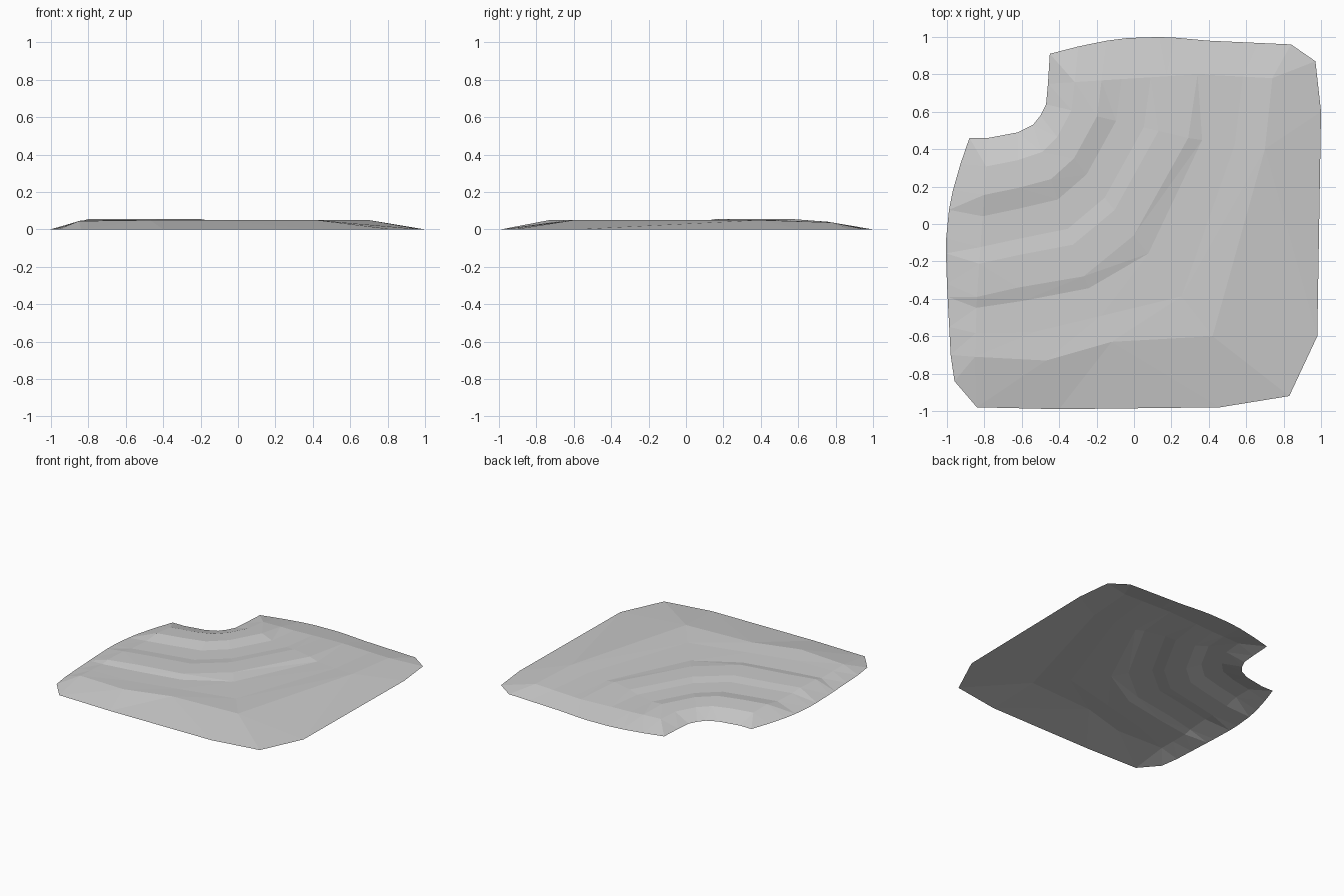
import bpy
import bmesh
import math
from mathutils import Vector

# Remove the default object
default_object = bpy.data.objects.get("Cube")
if default_object:
    bpy.data.objects.remove(default_object, do_unlink=True)

# Single stone-grey material
stone = bpy.data.materials.new("light_grey_stone")
stone.use_nodes = True
stone.diffuse_color = (.6, .6, .6, 1)
stone.node_tree.nodes["Principled BSDF"].inputs["Base Color"].default_value = stone.diffuse_color

# Terrace steps: share of the way from notch to outer crest, and height there
RIDGE = .67
steps = [(0, 0), (.12, .045), (.24, .055), (.33, .036), (.46, .038),
         (.53, .049), (RIDGE, .05), (.73, .036), (.87, .04), (1, .05)]


def spoke(start, ridge, crest, rim, bow=(0, 0)):
    """Line of ground points from the notch over the ridge and crest down to the rim."""
    start, ridge, crest, rim, bow = map(Vector, (start, ridge, crest, rim, bow))
    line = []
    for share, height in steps:
        if share <= RIDGE:
            part = share / RIDGE
            point = start.lerp(ridge, part) + bow * math.sin(math.pi * part)
        else:
            point = ridge.lerp(crest, (share - RIDGE) / (1 - RIDGE))
        # The ground slopes away towards the left and back edges
        slope_limit = min((point.x + 1) * .3, (1 - point.y) * .17)
        line.append(point.to_3d() + Vector((0, 0, min(height, slope_limit))))
    line.append(rim.to_3d())
    return line


# Spokes fanning from the left edge, round the bend, to the back edge
left_edge = spoke((-.88, .46), (-1, -.32), (-.98, -.7), (-.96, -.84), bow=(-.05, 0))
back_edge = spoke((-.45, .91), (.4, .98), (.84, .96), (.97, .87), bow=(0, .05))
for edge in (left_edge, back_edge):
    for point in edge:
        point.z = 0

spokes = [
    left_edge,
    spoke((-.78, .46), (-.84, -.39), (-.85, -.71), (-.84, -.98)),
    spoke((-.62, .49), (-.62, -.34), (-.47, -.73), (-.4, -.99)),
    spoke((-.54, .53), (-.27, -.28), (-.12, -.63), (.46, -.98)),
    spoke((-.5, .58), (0, -.06), (.42, -.6), (.83, -.92)),
    spoke((-.47, .64), (.29, .46), (.7, .4), (.98, -.6)),
    spoke((-.46, .75), (.34, .8), (.74, .78), (1, .6)),
    back_edge,
]

# Loft neighbouring spokes into one open sheet
bm = bmesh.new()
grid = [[bm.verts.new(point) for point in line] for line in spokes]
for near, far in zip(grid, grid[1:]):
    for i in range(len(near) - 1):
        bm.faces.new((near[i], near[i + 1], far[i + 1], far[i]))

# Faceted rock look
bmesh.ops.triangulate(bm, faces=bm.faces[:])
mesh = bpy.data.meshes.new("terraced_ground")
bm.to_mesh(mesh)
bm.free()
mesh.materials.append(stone)
ground = bpy.data.objects.new("terraced_ground", mesh)
bpy.context.collection.objects.link(ground)
